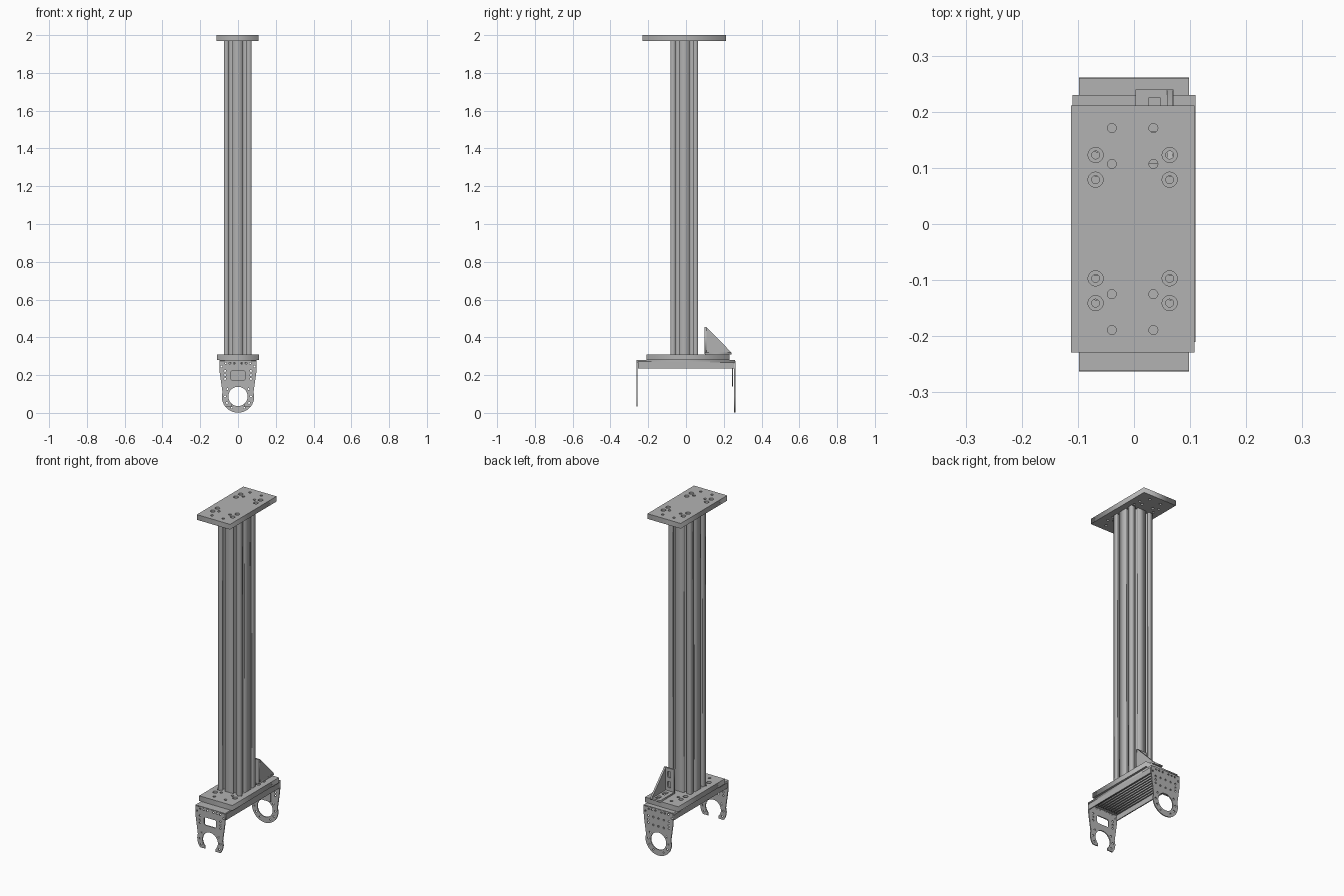
import bpy, math
from mathutils import Matrix

if "Cube" in bpy.data.objects:
    bpy.data.objects.remove(bpy.data.objects["Cube"])

grey = bpy.data.materials.new("metal grey")
grey.use_nodes = True
grey.diffuse_color = (0.45, 0.45, 0.45, 1)
grey.node_tree.nodes["Principled BSDF"].inputs["Base Color"].default_value = grey.diffuse_color


def circle(x, y, r, n=20):
    return [(x + r * math.cos(2 * math.pi * i / n), y + r * math.sin(2 * math.pi * i / n)) for i in range(n)]


def rect(x0, x1, y0, y1):
    return [(x0, y0), (x1, y0), (x1, y1), (x0, y1)]


def sheet(name, loops, thick, matrix):
    """Flat outline with holes, extruded evenly about its own plane."""
    cu = bpy.data.curves.new(name, 'CURVE')
    cu.dimensions, cu.fill_mode, cu.extrude = '2D', 'BOTH', thick / 2
    for loop in loops:
        sp = cu.splines.new('POLY')
        sp.points.add(len(loop) - 1)
        for p, (x, y) in zip(sp.points, loop):
            p.co = (x, y, 0, 1)
        sp.use_cyclic_u = True
    tmp = bpy.data.objects.new(name, cu)
    bpy.context.collection.objects.link(tmp)
    dg = bpy.context.evaluated_depsgraph_get()
    me = bpy.data.meshes.new_from_object(tmp.evaluated_get(dg))
    bpy.data.objects.remove(tmp)
    bpy.data.curves.remove(cu)
    ob = bpy.data.objects.new(name, me)
    bpy.context.collection.objects.link(ob)
    me.materials.clear()
    me.materials.append(grey)
    ob.matrix_world = matrix
    return ob


def flat(x, y, z):
    return Matrix.Translation((x, y, z))


def upright(y):
    # sheet x -> world x, sheet y -> world z
    return Matrix.Translation((0, y, 0)) @ Matrix.Rotation(math.pi / 2, 4, 'X')


def sideways(x):
    # sheet x -> world y, sheet y -> world z
    return Matrix.Translation((x, 0, 0)) @ Matrix(((0, 0, 1, 0), (1, 0, 0, 0), (0, 1, 0, 0), (0, 0, 0, 1)))


def box(name, x0, x1, y0, y1, z0, z1):
    return sheet(name, [rect(x0, x1, y0, y1)], z1 - z0, flat(0, 0, (z0 + z1) / 2))


# End plates with plain and counterbored holes, in two layers
def end_plate(name, x, y, z, bore_up):
    plain = [(a * 0.037, b) for a in (-1, 1) for b in (-0.18, -0.116, 0.116, 0.18)]
    bored = [(a * 0.066, b) for a in (-1, 1) for b in (-0.132, -0.088, 0.088, 0.132)]
    for i, part in enumerate(("lower", "upper")):
        r = 0.0135 if (i == 1) == bore_up else 0.007
        loops = [rect(-0.11, 0.11, -0.22, 0.22)]
        loops += [circle(*p, 0.008) for p in plain] + [circle(*p, r) for p in bored]
        sheet(name + "_" + part, loops, 0.0155, flat(x, y, z + 0.0155 * (i - 0.5)))


end_plate("top_plate", -0.0025, -0.009, 1.9845, True)
end_plate("base_plate", 0, 0.01, 0.2945, True)

# Slotted column profile: one side with two T-slots, turned four times
H = 0.0735
side = [(-H, H)]
for c in (-0.037, 0.037):
    half = [(0.009, 0), (0.009, 0.008), (0.015, 0.01), (0.009, 0.021)]
    side += [(c - w, H - d) for w, d in half] + [(c + w, H - d) for w, d in reversed(half)]
outline = []
for k in range(4):
    ca, sa = math.cos(-k * math.pi / 2), math.sin(-k * math.pi / 2)
    outline += [(x * ca - y * sa, x * sa + y * ca) for x, y in side]
bores = [circle(x, y, 0.006, 12) for x in (-0.037, 0.037) for y in (-0.037, 0.037)]
sheet("column", [outline] + bores, 1.667, flat(-0.0015, -0.009, 1.1355))

# Channel under the base plate
box("channel_top", -0.098, 0.098, -0.262, 0.26, 0.267, 0.279)
for s, n in ((-1, "right"), (1, "left")):
    sheet("channel_rail_" + n, [rect(-0.255, 0.255, 0.235, 0.272)], 0.006, sideways(s * 0.095))
for i in range(9):
    x = -0.072 + i * 0.018
    box("underside_rib", x - 0.004, x + 0.004, -0.225, 0.225, 0.252, 0.268)

# Hanging end brackets
CZ, R, BORE = 0.087, 0.086, 0.051
ring_holes = [(0.068 * math.cos(a), CZ + 0.068 * math.sin(a))
              for a in [math.radians(d) for d in (-30, 0, 35, 145, 180, 210)]]
edge_holes = [(s * 0.068, z) for s in (-1, 1) for z in (0.18, 0.2, 0.222)]
edge_holes += [(s * x, 0.264) for s in (-1, 1) for x in (0.02, 0.043, 0.065)]
edge_holes += [(s * 0.088, 0.246) for s in (-1, 1)]
top_edge = [(0.082, 0.11), (0.097, 0.215), (0.098, 0.275), (-0.098, 0.275), (-0.097, 0.215), (-0.082, 0.11)]


def arc(r, a0, a1, n=24):
    angles = [math.radians(a0 + (a1 - a0) * i / n) for i in range(n + 1)]
    return [(r * math.cos(a), CZ + r * math.sin(a)) for a in angles]


holes = [circle(*p, 0.0055, 10) for p in ring_holes + edge_holes]
bottom_holes = [circle(s * 0.034, CZ - 0.059, 0.0045, 10) for s in (-1, 1)]
extra = [circle(x, z, 0.0055, 10) for x in (-0.035, 0, 0.035) for z in (0.175, 0.222)]
sheet("back_bracket", [top_edge + arc(R, 180, 360), circle(0, CZ, BORE, 40)] + holes + bottom_holes + extra,
      0.006, upright(0.258))

# Front bracket ends in an open claw
claw = top_edge + arc(R, 180, 218, 8) + [(-0.034, 0.034)] + arc(BORE, 228, -48, 36) + [(0.034, 0.034)]
claw += arc(R, 322, 360, 8)
window = [(0.04, 0.182), (0.04, 0.214), (0.033, 0.221), (-0.033, 0.221),
          (-0.04, 0.214), (-0.04, 0.182), (-0.033, 0.175), (0.033, 0.175)]
sheet("front_bracket", [claw, window] + holes, 0.006, upright(-0.26))

# Small inner panel by the back bracket
sheet("inner_panel", [rect(-0.045, 0.045, 0.14, 0.268)], 0.006, upright(0.246))

# Gusset: slotted foot, slotted upright and one triangular web
sheet("gusset_foot", [rect(0.003, 0.07, 0.1, 0.24), rect(0.026, 0.047, 0.13, 0.165), rect(0.026, 0.047, 0.19, 0.225)],
      0.01, flat(0, 0, 0.315))
sheet("gusset_upright", [rect(0.003, 0.07, 0.312, 0.455), rect(0.026, 0.047, 0.34, 0.375), rect(0.026, 0.047, 0.4, 0.435)],
      0.01, upright(0.104))
sheet("gusset_web", [[(0.1, 0.312), (0.24, 0.312), (0.24, 0.32), (0.108, 0.455), (0.1, 0.455)]], 0.011, sideways(0.064))
